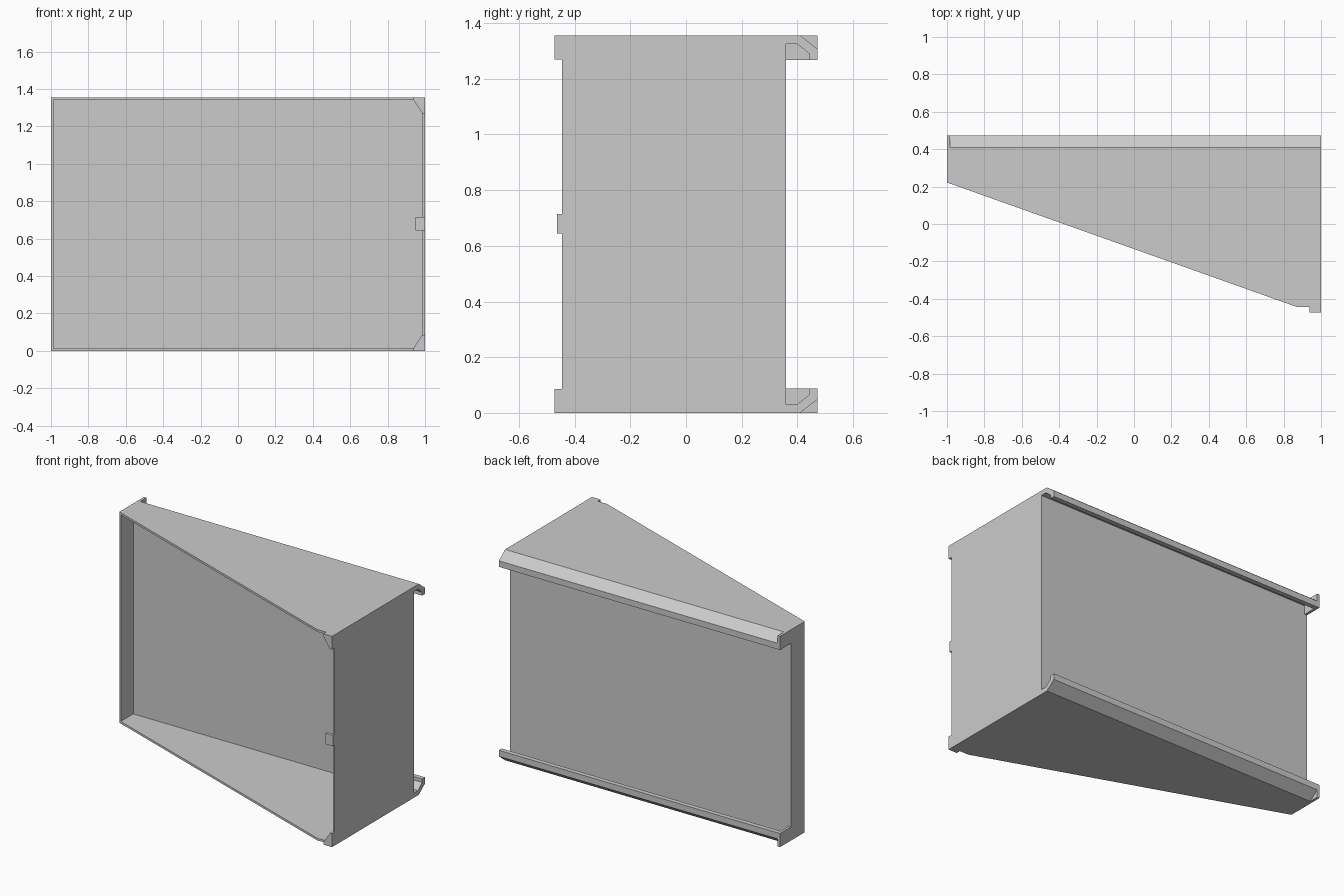
import bpy
import bmesh

cube = bpy.data.objects.get("Cube")
if cube:
    bpy.data.objects.remove(cube, do_unlink=True)

H = 1.356      # overall height
WALL = 0.014   # shell wall thickness
BACK = 0.36    # outer face of the back panel
FRONT = -0.445 # front edge of the deep side
END = 0.473    # rear and front extremes

grey = bpy.data.materials.new("light grey")
grey.use_nodes = True
grey.diffuse_color = (0.6, 0.6, 0.6, 1)
grey.node_tree.nodes["Principled BSDF"].inputs["Base Color"].default_value = (0.6, 0.6, 0.6, 1)


def prism(name, profile, axis, lo, hi):
    """Extrude a 2D profile along x (profile y,z), y (x,z) or z (x,y)."""
    place = {"x": lambda a, b, t: (t, a, b),
             "y": lambda a, b, t: (a, t, b),
             "z": lambda a, b, t: (a, b, t)}[axis]
    bm = bmesh.new()
    low = [bm.verts.new(place(a, b, lo)) for a, b in profile]
    high = [bm.verts.new(place(a, b, hi)) for a, b in profile]
    bm.faces.new(low)
    bm.faces.new(high)
    for i in range(len(profile)):
        j = (i + 1) % len(profile)
        bm.faces.new((low[i], low[j], high[j], high[i]))
    bmesh.ops.recalc_face_normals(bm, faces=bm.faces)
    mesh = bpy.data.meshes.new(name)
    bm.to_mesh(mesh)
    bm.free()
    mesh.materials.append(grey)
    obj = bpy.data.objects.new(name, mesh)
    bpy.context.collection.objects.link(obj)
    return obj


def rect(a0, b0, a1, b1):
    return [(a0, b0), (a1, b0), (a1, b1), (a0, b1)]


# Wedge-shaped shell, hollowed out from the slanted front
shell = prism("wedge_shell", [(-1, 0.222), (0.875, FRONT), (1, FRONT), (1, BACK), (-1, BACK)],
              "z", 0, H)
inner = 1 - WALL
cavity = prism("cavity_cutter", rect(-inner, -0.8, inner, BACK - 0.016), "z", WALL, H - WALL)
cavity.hide_render = True
cut = shell.modifiers.new("hollow", "BOOLEAN")
cut.operation = "DIFFERENCE"
cut.solver = "EXACT"
cut.object = cavity
bpy.context.view_layer.objects.active = shell
bpy.ops.object.modifier_apply(modifier=cut.name)
bpy.data.objects.remove(cavity, do_unlink=True)

# Hooked rails, end stops and front corner lips, repeated top and bottom
hook = [(BACK, H), (0.41, H), (END, 1.307), (END, 1.268),
        (0.443, 1.268), (0.443, 1.29), (0.4, 1.325), (BACK, 1.325)]
stop = rect(BACK, 1.268, END, H)
lip = [(0.938, H), (1, H), (1, 1.27), (0.985, 1.27), (0.938, H - WALL)]

for side, flip in (("top", False), ("bottom", True)):
    def level(profile):
        return [(a, H - b if flip else b) for a, b in profile]
    prism(side + "_rail", level(hook), "x", -0.983, 1)
    prism(side + "_end_stop", level(stop), "x", -1, -0.983)
    prism(side + "_corner_lip", level(lip), "y", -END, FRONT)

# Small latch tab on the front edge of the deep side
prism("latch_tab", rect(0.948, 0.645, 1, 0.715), "y", -0.463, FRONT)
